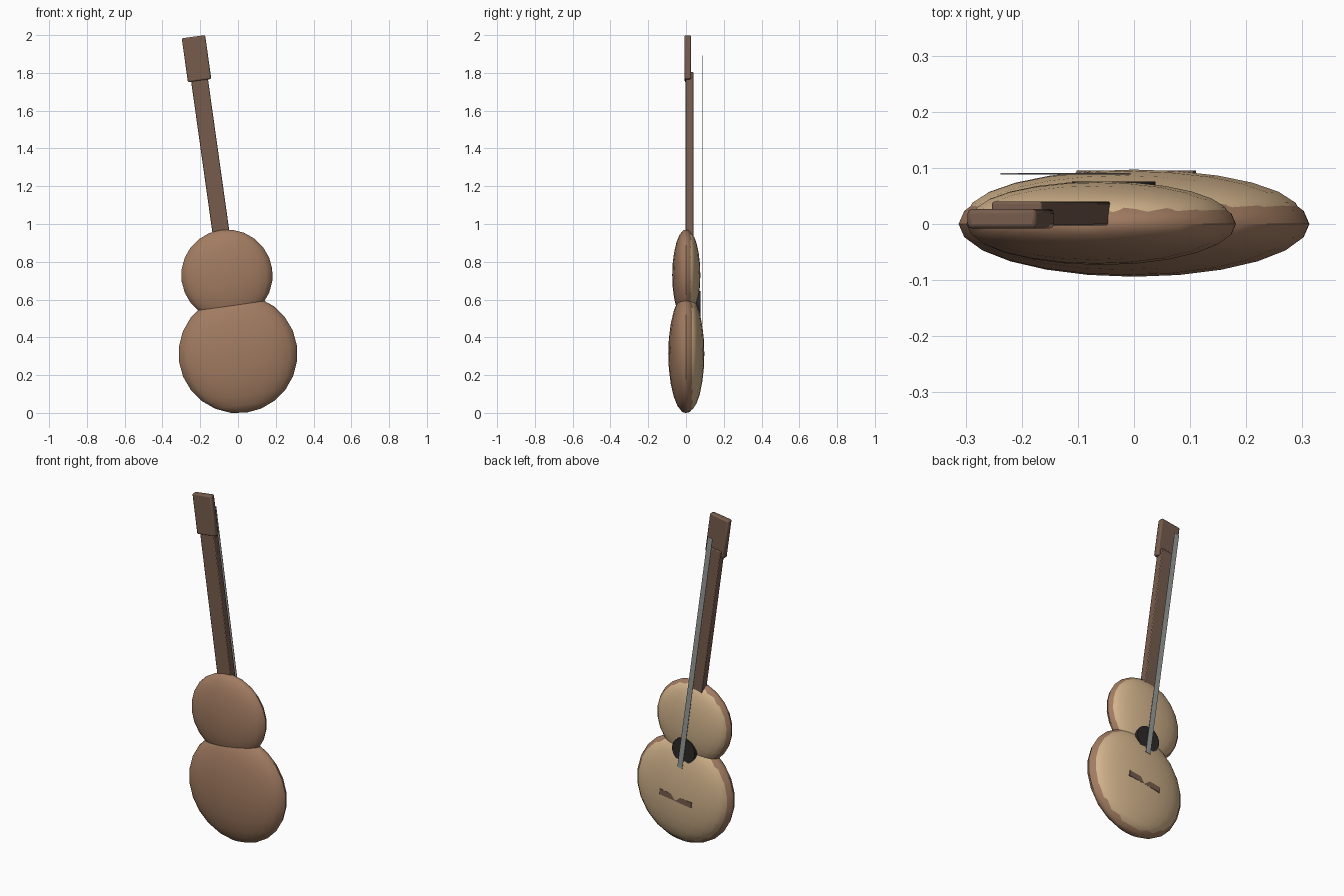
import bpy
import math
from mathutils import Matrix, Vector

cube = bpy.data.objects.get("Cube")
if cube:
    bpy.data.objects.remove(cube, do_unlink=True)


def material(name, rgb):
    mat = bpy.data.materials.new(name)
    mat.use_nodes = True
    mat.diffuse_color = (*rgb, 1)
    bsdf = mat.node_tree.nodes["Principled BSDF"]
    bsdf.inputs["Base Color"].default_value = (*rgb, 1)
    bsdf.inputs["Roughness"].default_value = 0.6
    return mat


BODY = material("warm brown wood", (0.36, 0.20, 0.12))
TOP = material("pale spruce", (0.64, 0.45, 0.26))
NECK = material("dark brown wood", (0.18, 0.107, 0.073))
HOLE = material("near black", (0.025, 0.023, 0.022))
STRING = material("string grey", (0.32, 0.33, 0.32))

# The whole instrument leans about the centre of its lower bout
LEAN = Matrix.Translation((0, 0, 0.313)) @ Matrix.Rotation(math.radians(-8), 4, "Y")


def finish(name, mat, bevel=0.0):
    obj = bpy.context.object
    obj.name = name
    obj.data.materials.append(mat)
    bpy.ops.object.transform_apply(location=True, rotation=True, scale=True)
    if bevel:
        mod = obj.modifiers.new("soft edges", "BEVEL")
        mod.width = bevel
        mod.segments = 2
    bpy.ops.object.shade_smooth_by_angle(angle=math.radians(35))
    obj.matrix_world = LEAN
    return obj


def ellipsoid(name, mat, centre, radii):
    bpy.ops.mesh.primitive_uv_sphere_add(segments=24, ring_count=12, radius=1, location=centre)
    bpy.context.object.scale = radii
    return finish(name, mat)


def box(name, mat, low, high, bevel=0.0):
    low, high = Vector(low), Vector(high)
    bpy.ops.mesh.primitive_cube_add(size=1, location=(low + high) / 2)
    bpy.context.object.scale = high - low
    return finish(name, mat, bevel)


# Body bouts, each with a slightly smaller soundboard pushed out of its back
for part, height, radius, depth, shift, board_depth in (
        ("lower", 0, 0.315, 0.094, 0.018, 0.079),
        ("upper", 0.42, 0.242, 0.073, 0.014, 0.062)):
    ellipsoid(part + "_bout", BODY, (0, 0, height), (radius, depth, radius))
    board = radius * 0.953
    ellipsoid(part + "_soundboard", TOP, (0, shift, height), (board, board_depth, board))

# Sound hole
bpy.ops.mesh.primitive_cylinder_add(vertices=20, radius=0.075, depth=0.035,
                                    location=(0, 0.058, 0.26),
                                    rotation=(math.pi / 2, 0, 0))
finish("sound_hole", HOLE)

# Bridge
box("bridge", NECK, (-0.105, 0.07, -0.045), (0.105, 0.0955, -0.012))

# Neck and headstock
box("neck", NECK, (-0.045, -0.003, 0.59), (0.045, 0.04, 1.5), 0.004)
box("headstock", NECK, (-0.0625, -0.008, 1.46), (0.0625, 0.027, 1.695), 0.008)

# Strings as one thin strip
box("strings", STRING, (-0.016, 0.0885, 0.16), (0.016, 0.0905, 1.593))
